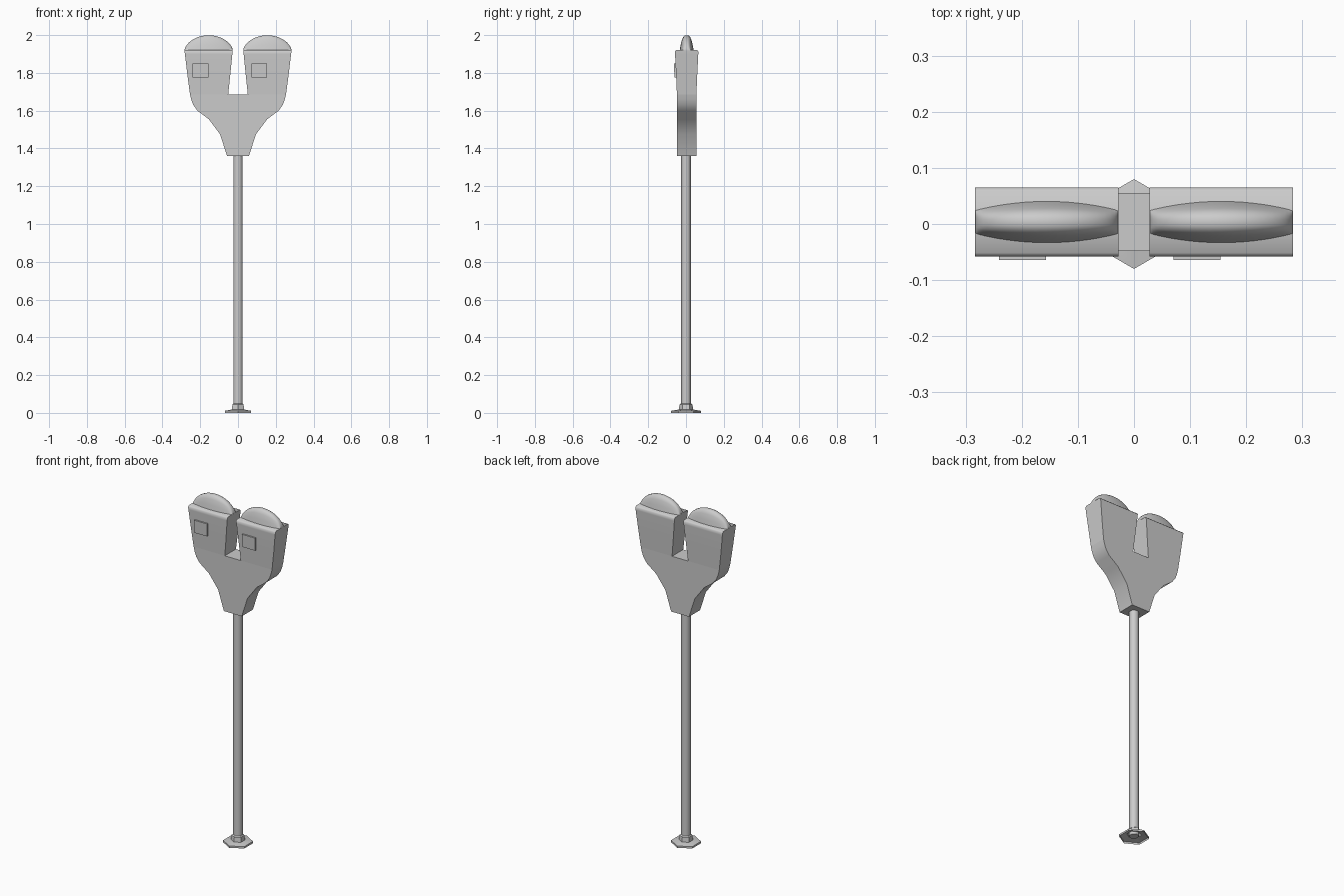
import bpy, bmesh, math

cube = bpy.data.objects.get("Cube")
if cube:
    bpy.data.objects.remove(cube, do_unlink=True)

grey = bpy.data.materials.new("metal grey")
grey.use_nodes = True
COLOUR = (0.6, 0.6, 0.6, 1)
grey.diffuse_color = COLOUR
grey.node_tree.nodes["Principled BSDF"].inputs["Base Color"].default_value = COLOUR


def loft(name, rings, angle=35, caps=(True, True)):
    """Skin a list of closed rings that have equal point counts."""
    bm = bmesh.new()
    loops = [[bm.verts.new(p) for p in ring] for ring in rings]
    n = len(loops[0])
    for a, b in zip(loops, loops[1:]):
        for i in range(n):
            j = (i + 1) % n
            bm.faces.new((a[i], a[j], b[j], b[i]))
    for use, loop in zip(caps, (loops[0][::-1], loops[-1])):
        if use:
            bm.faces.new(loop)
    bmesh.ops.recalc_face_normals(bm, faces=bm.faces)
    mesh = bpy.data.meshes.new(name)
    bm.to_mesh(mesh)
    bm.free()
    mesh.materials.append(grey)
    obj = bpy.data.objects.new(name, mesh)
    bpy.context.collection.objects.link(obj)
    bpy.ops.object.select_all(action='DESELECT')
    obj.select_set(True)
    bpy.context.view_layer.objects.active = obj
    bpy.ops.object.shade_smooth_by_angle(angle=math.radians(angle))
    return obj


def hexagon(r, z):
    # corners point to the front and back
    return [(r * math.sin(i * math.pi / 3), r * math.cos(i * math.pi / 3), z)
            for i in range(6)]


def rect(x0, x1, y0, y1, z):
    return [(x0, y0, z), (x1, y0, z), (x1, y1, z), (x0, y1, z)]


# Foot: thin hexagonal flange, hollow below, with a collar round the pole
loft("base_flange", [hexagon(r, z) for r, z in
     ((0.08, 0), (0.08, 0.011), (0.038, 0.018), (0.034, 0.045), (0.027, 0.05))],
     caps=(False, False))
loft("pole", [hexagon(0.027, 0.008), hexagon(0.027, 1.37)], angle=65)

# Yoke: flared profile carrying both heads
half = [(0.058, 1.36), (0.095, 1.475), (0.155, 1.555), (0.215, 1.6),
        (0.237, 1.63), (0.248, 1.66), (0.254, 1.685)]
outline = half + [(-x, z) for x, z in reversed(half)]
loft("yoke", [[(x, y, z) for x, z in outline] for y in (-0.048, 0.055)])

# Heads: inner x, outer x, half depth and height at each level
LEVELS = [(0.052, 0.254, 0.0515, 1.685), (0.041, 0.268, 0.056, 1.79),
          (0.030, 0.281, 0.0615, 1.9), (0.028, 0.283, 0.0615, 1.914),
          (0.028, 0.283, 0.055, 1.921)]
MID_Y, MID_X, HALF_X = 0.0035, 0.1555, 0.1275


def dome_section(x, u):
    # narrow tapered arch, taller and wider towards the middle
    rise = max(0.0, 1 - u * u)
    h = 0.08 * rise ** 0.6
    w = 0.021 + 0.016 * rise
    side = [(1, -0.002), (0.86, 0.35), (0.66, 0.72), (0.46, 0.91), (0.2, 0.99)]
    pts = side + [(-a, b) for a, b in reversed(side)]
    return [(x, MID_Y + a * w, 1.92 + b * h) for a, b in pts]


for side, s in (("left", 1), ("right", -1)):
    loft(side + "_head", [rect(s * a, s * b, MID_Y - d, MID_Y + d, z)
                          for a, b, d, z in LEVELS], angle=50)
    us = [-math.cos(math.pi * i / 20) * 0.998 for i in range(21)]
    loft(side + "_dome", [dome_section(s * MID_X + HALF_X * u, u) for u in us],
         angle=50)
    # Square plate on the front, set the same way round on both heads
    cx = s * MID_X - 0.043
    loft(side + "_front_plate",
         [[(cx + a * 0.042, y + t, z)
           for a, z, t in ((-1, 1.775, 0.003), (1, 1.775, 0.003),
                           (1, 1.85, 0), (-1, 1.85, 0))]
          for y in (-0.055, -0.064)])
